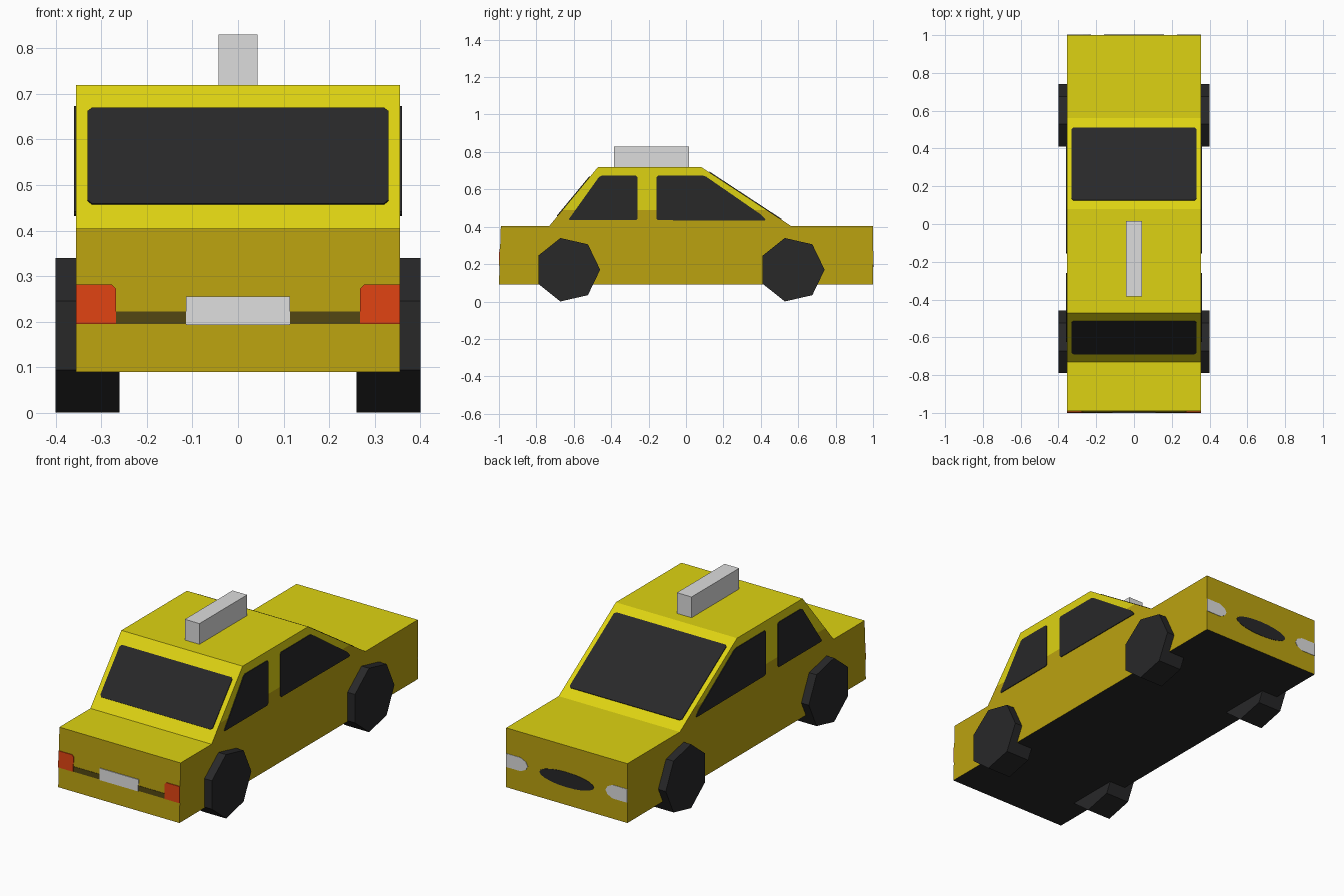
import bpy, bmesh, math
from mathutils import Vector

if "Cube" in bpy.data.objects:
    bpy.data.objects.remove(bpy.data.objects["Cube"])


def material(name, rgb):
    m = bpy.data.materials.new(name)
    m.diffuse_color = (*rgb, 1)
    m.use_nodes = True
    m.node_tree.nodes["Principled BSDF"].inputs["Base Color"].default_value = m.diffuse_color
    return m


YELLOW = material("yellow", (0.73, 0.65, 0.006))
AMBER = material("amber yellow", (0.50, 0.365, 0.005))
BLACK = material("black", (0.021, 0.021, 0.022))
GREY = material("light grey", (0.72, 0.72, 0.72))
RED = material("red", (0.73, 0.055, 0.006))
OLIVE = material("dark olive", (0.085, 0.062, 0.006))


def prism(name, points, offset, mats, cut_z=None, rule=None):
    """Extrude a flat polygon by an offset; colour the faces by a rule."""
    bm = bmesh.new()
    base = bm.faces.new([bm.verts.new(p) for p in points])
    ext = bmesh.ops.extrude_face_region(bm, geom=[base], use_keep_orig=True)
    verts = [g for g in ext["geom"] if isinstance(g, bmesh.types.BMVert)]
    bmesh.ops.translate(bm, verts=verts, vec=Vector(offset))
    bmesh.ops.recalc_face_normals(bm, faces=bm.faces)
    if cut_z:
        bmesh.ops.bisect_plane(bm, geom=bm.verts[:] + bm.edges[:] + bm.faces[:],
                               plane_co=(0, 0, cut_z), plane_no=(0, 0, 1))
    bm.normal_update()
    if rule:
        for f in bm.faces:
            f.material_index = rule(f)
    me = bpy.data.meshes.new(name)
    bm.to_mesh(me)
    bm.free()
    for m in mats:
        me.materials.append(m)
    ob = bpy.data.objects.new(name, me)
    bpy.context.collection.objects.link(ob)
    return ob


def chamfer(pts, d=0.01):
    """Cut the corners off a polygon."""
    out = []
    for i, p in enumerate(pts):
        p = Vector(p)
        for q in (pts[i - 1], pts[(i + 1) % len(pts)]):
            out.append(p + (Vector(q) - p).normalized() * d)
    return out


W = 0.356   # half width of the car
T = 0.004   # thickness of the painted plates

# Lower body: amber sides, yellow top, black floor
body = [(-1, 0.09), (1, 0.09), (1, 0.405), (-0.99, 0.405)]
prism("body", [(-W, y, z) for y, z in body], (2 * W, 0, 0), [AMBER, YELLOW, BLACK],
      rule=lambda f: 1 if f.normal.z > 0.5 else 2 if f.normal.z < -0.5 else 0)

# Cabin: yellow, with amber lower side panels
cabin = [(-0.73, 0.405), (0.56, 0.405), (0.08, 0.72), (-0.47, 0.72)]
prism("cabin", [(-W, y, z) for y, z in cabin], (2 * W, 0, 0), [YELLOW, AMBER], cut_z=0.49,
      rule=lambda f: int(abs(f.normal.x) > 0.9 and f.calc_center_median().z < 0.49))

# Roof sign
prism("roof_sign", [(x, y, 0.715) for x, y in
                    [(-0.043, -0.385), (0.043, -0.385), (0.043, 0.015), (-0.043, 0.015)]],
      (0, 0, 0.115), [GREY])


# Sloped front and rear windows
def sloped_window(name, low, high, z0, z1):
    a, b = Vector((0, *low)), Vector((0, *high))
    n = (b - a).cross(Vector((1, 0, 0))).normalized()
    n *= T if n.z > 0 else -T
    p, q = [a.lerp(b, (z - a.z) / (b.z - a.z)) for z in (z0, z1)]
    x = Vector((0.33, 0, 0))
    prism(name, chamfer([p - x, p + x, q + x, q - x]), n, [BLACK])


sloped_window("rear_window", cabin[0], cabin[3], 0.457, 0.668)
sloped_window("windscreen", cabin[1], cabin[2], 0.438, 0.691)

rear_side = [(-0.63, 0.435), (-0.26, 0.435), (-0.26, 0.673), (-0.46, 0.673)]
front_side = [(-0.157, 0.435), (0.43, 0.432), (0.405, 0.462), (0.10, 0.673), (-0.157, 0.673)]

for s, side in ((-1, "left"), (1, "right")):
    # Side windows
    for name, pts in (("rear", rear_side), ("front", front_side)):
        prism(f"{side}_{name}_side_window",
              chamfer([(s * W, y, z) for y, z in pts], 0.008), (s * T, 0, 0), [BLACK])

    # Seven-sided wheels
    for name, yc in (("rear", -0.633), ("front", 0.567)):
        ring = [math.tau * i / 7 for i in range(7)]
        prism(f"{side}_{name}_wheel",
              [(s * 0.26, yc + 0.174 * math.cos(a), 0.17 + 0.174 * math.sin(a)) for a in ring],
              (s * 0.14, 0, 0), [BLACK])

    # Tail lights, following the slight lean of the rear face
    tail = [(0.268, 0.195), (W, 0.195), (W, 0.282), (0.277, 0.282), (0.268, 0.273)]
    prism(f"{side}_tail_light",
          [(s * x, -1 + (z - 0.09) * 0.0317, z) for x, z in tail], (0, -T, 0), [RED])

    # Headlights with a rounded inner end
    lamp = [(W, 0.198), (W, 0.27), (0.27, 0.27), (0.24, 0.255),
            (0.228, 0.234), (0.24, 0.213), (0.27, 0.198)]
    prism(f"{side}_headlight", [(s * x, 1 - T, z) for x, z in lamp], (0, T, 0), [GREY]).location.y = 0.002


# Rear trim strip and blank plate
def rear_panel(name, hw, z0, z1, depth, mat):
    pts = [(-hw, z0), (hw, z0), (hw, z1), (-hw, z1)]
    prism(name, [(x, -1 + (z - 0.09) * 0.0317, z) for x, z in pts], (0, -depth, 0), [mat])


rear_panel("rear_trim_strip", 0.268, 0.195, 0.222, 0.002, OLIVE)
rear_panel("rear_plate", 0.114, 0.193, 0.255, T, GREY)

# Oval front grille
oval = [math.tau * i / 20 for i in range(20)]
prism("grille", [(0.16 * math.cos(a), 1 - T, 0.225 + 0.04 * math.sin(a)) for a in oval],
      (0, T + 0.002, 0), [BLACK])
